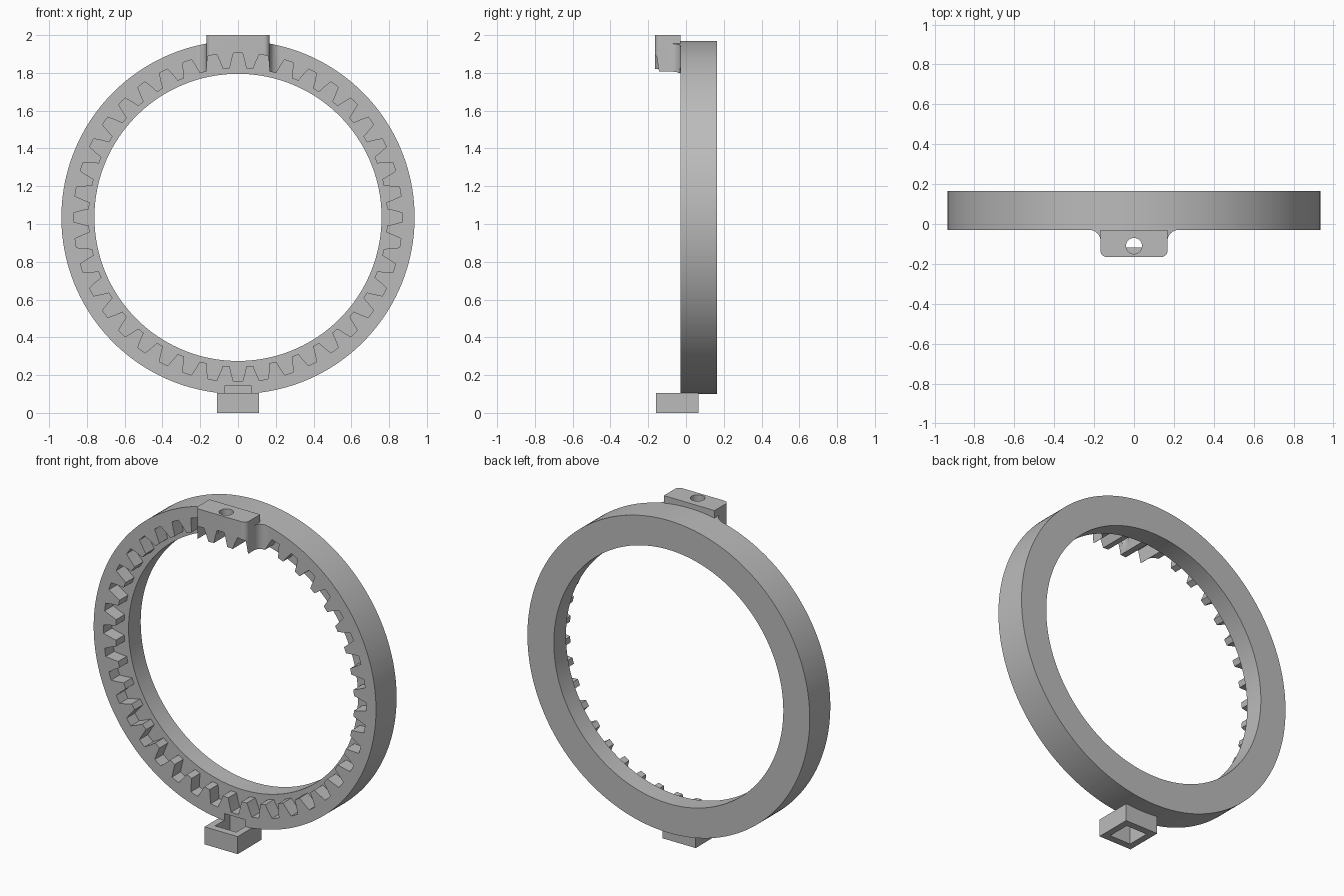
import bpy, bmesh
from math import sin, cos, pi, radians

cube = bpy.data.objects.get("Cube")
if cube:
    bpy.data.objects.remove(cube, do_unlink=True)

GREY = (0.5, 0.5, 0.5, 1)
mat = bpy.data.materials.new("plain grey")
mat.use_nodes = True
mat.diffuse_color = GREY
mat.node_tree.nodes["Principled BSDF"].inputs["Base Color"].default_value = GREY

CENTRE_Z, OUTER, LIP, TIP, MID, ROOT = 1.035, 0.935, 0.76, 0.79, 0.83, 0.87
TEETH = 40
FRONT, STEP, BACK = -0.03, 0.05, 0.165
PAD_FRONT, PAD_HALF = -0.165, 0.168


def make(name, bm):
    bmesh.ops.recalc_face_normals(bm, faces=bm.faces)
    mesh = bpy.data.meshes.new(name)
    bm.to_mesh(mesh)
    bm.free()
    mesh.materials.append(mat)
    obj = bpy.data.objects.new(name, mesh)
    bpy.context.collection.objects.link(obj)
    return obj


def activate(obj):
    bpy.ops.object.select_all(action='DESELECT')
    obj.select_set(True)
    bpy.context.view_layer.objects.active = obj


def combine(obj, other, operation):
    activate(obj)
    mod = obj.modifiers.new(operation.lower(), 'BOOLEAN')
    mod.operation, mod.object, mod.solver = operation, other, 'EXACT'
    bpy.ops.object.modifier_apply(modifier=mod.name)
    bpy.data.objects.remove(other, do_unlink=True)


def box(name, x, y, z):
    """Box from (low, high) pairs."""
    bm = bmesh.new()
    bmesh.ops.create_cube(bm, size=1)
    for v in bm.verts:
        v.co = [lo + (c + 0.5) * (hi - lo) for c, (lo, hi) in zip(v.co, (x, y, z))]
    return make(name, bm)


def prism(name, outline, z0, z1):
    """Vertical extrusion of an xy outline."""
    bm = bmesh.new()
    low = [bm.verts.new((x, y, z0)) for x, y in outline]
    high = [bm.verts.new((x, y, z1)) for x, y in outline]
    bm.faces.new(low)
    bm.faces.new(high)
    for i in range(len(low)):
        j = (i + 1) % len(low)
        bm.faces.new((low[i], low[j], high[j], high[i]))
    return make(name, bm)


# One gap between teeth as (sideways offset, radius), repeated round the ring
GAP = [(-0.044, TIP), (-0.035, MID), (-0.024, ROOT), (0, ROOT),
       (0.024, ROOT), (0.035, MID), (0.044, TIP), (0.062, TIP)]
TOOTHED = [(2 * pi * t / TEETH + w / r, r) for t in range(TEETH) for w, r in GAP]


def ring(name, section):
    """Closed ring through (radius, y) stations; radius None follows the teeth."""
    bm = bmesh.new()
    loops = [[bm.verts.new(((radius or r) * sin(a), y, CENTRE_Z + (radius or r) * cos(a)))
              for a, r in TOOTHED] for radius, y in section]
    n = len(TOOTHED)
    for k, loop in enumerate(loops):
        nxt = loops[(k + 1) % len(loops)]
        for i in range(n):
            j = (i + 1) % n
            bm.faces.new((loop[i], loop[j], nxt[j], nxt[i]))
    return make(name, bm)


def arc(cx, cy, r, start, end, steps=8):
    return [(cx + r * cos(radians(start + (end - start) * i / steps)),
             cy + r * sin(radians(start + (end - start) * i / steps)))
            for i in range(steps + 1)]


def pad_outline(flare):
    """Pad plan with rounded front corners, optionally flared into the ring."""
    c, f = 0.03, 0.055
    half = arc(PAD_HALF - c, PAD_FRONT + c, c, -90, 0)
    if flare:
        half += arc(PAD_HALF + f, FRONT - f, f, 180, 90)
    else:
        half.append((PAD_HALF, FRONT))
    return half + [(-x, y) for x, y in reversed(half)]


# Internal gear ring with a plain lip behind the teeth
gear_ring = ring("gear_ring", [(OUTER, FRONT), (OUTER, BACK), (LIP, BACK),
                               (LIP, STEP), (None, STEP), (None, FRONT)])

# Top pad: deeper toothed segment, flared into the ring, with a flat cap
top_pad = ring("top_pad", [(OUTER, -0.2), (OUTER, FRONT), (None, FRONT), (None, -0.2)])
combine(top_pad, prism("pad_limit", pad_outline(True), 1.7, 1.99), 'INTERSECT')
combine(top_pad, prism("pad_cap", pad_outline(False), 1.93, 2.0), 'UNION')
combine(top_pad, prism("pin_hole", arc(0, -0.11, 0.04, 0, 348.75, 31), 1.7, 2.1), 'DIFFERENCE')

# Bottom socket with a square hole that also notches the ring
bottom_socket = box("bottom_socket", (-0.11, 0.11), (-0.16, 0.065), (0, 0.105))
for part in (bottom_socket, gear_ring):
    cutter = box("socket_hole", (-0.07, 0.07), (-0.117, 0.022), (-0.1, 0.145))
    combine(part, cutter, 'DIFFERENCE')

for part in (gear_ring, top_pad, bottom_socket):
    activate(part)
    bpy.ops.object.shade_smooth_by_angle(angle=radians(25))
